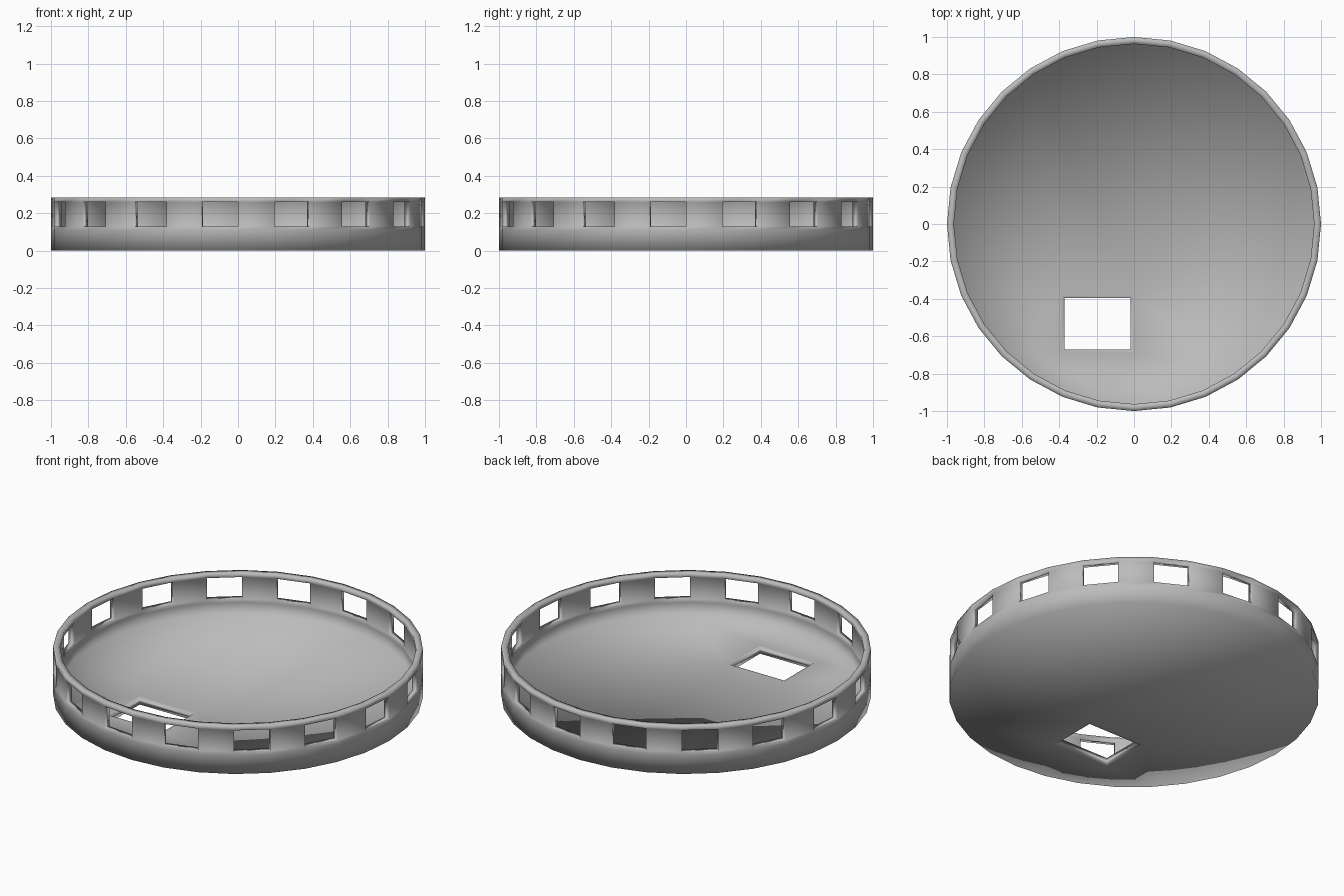
import bpy, bmesh, math

if "Cube" in bpy.data.objects:
    bpy.data.objects.remove(bpy.data.objects["Cube"])

SIDES = 32
THICK = 0.04
INNER = 0.963
LEVELS = [0.0, 0.11, 0.13, 0.26, 0.285]   # floor, sill band, window bottom, window top, rim

bm = bmesh.new()

# Outer wall rings
rings = [[bm.verts.new((math.cos(2 * math.pi * i / SIDES), math.sin(2 * math.pi * i / SIDES), z))
          for i in range(SIDES)] for z in LEVELS]

# Wall facets, leaving every other one open as a window
for k in range(len(LEVELS) - 1):
    for i in range(SIDES):
        if k == 2 and i % 2 == 1:
            continue
        j = (i + 1) % SIDES
        bm.faces.new((rings[k][i], rings[k][j], rings[k + 1][j], rings[k + 1][i]))

# Rectangular floor opening with a narrow border
def rect(grow):
    x0, x1, y0, y1 = -0.372 - grow, -0.018 + grow, -0.672 - grow, -0.395 + grow
    return [bm.verts.new((x, y, 0)) for x, y in ((x0, y0), (x1, y0), (x1, y1), (x0, y1))]

hole, border = rect(0.0), rect(0.015)
for i in range(4):
    j = (i + 1) % 4
    bm.faces.new((border[i], hole[i], hole[j], border[j]))

# Floor filled between the wall and the border
edges = [bm.edges.get((loop[i], loop[(i + 1) % len(loop)]))
         for loop in (rings[0], border) for i in range(len(loop))]
bmesh.ops.triangle_fill(bm, edges=edges, use_beauty=True, use_dissolve=False)
bm.normal_update()
for f in bm.faces:
    if f.normal.z > 0.5:
        f.normal_flip()

# Inner skin, offset by the wall thickness
outer_faces = list(bm.faces)
boundary = [e for e in bm.edges if e.is_boundary]
wall = {v for ring in rings for v in ring}
inner = {}
for v in list(bm.verts):
    s = INNER if v in wall else 1.0
    z = THICK if v.co.z < 0.001 else v.co.z
    inner[v] = bm.verts.new((v.co.x * s, v.co.y * s, z))
rim_quads = []
for e in boundary:
    loop = e.link_loops[0]
    a, b = loop.vert, loop.link_loop_next.vert
    rim_quads.append((b, a, inner[a], inner[b]))
for f in outer_faces:
    bm.faces.new([inner[v] for v in reversed(f.verts)])

# Rim, window reveals and opening edges
for q in rim_quads:
    bm.faces.new(q)

for f in bm.faces:
    f.smooth = True

mesh = bpy.data.meshes.new("round_tray")
bm.to_mesh(mesh)
bm.free()
tray = bpy.data.objects.new("round_tray", mesh)
bpy.context.collection.objects.link(tray)

mat = bpy.data.materials.new("plain grey")
mat.diffuse_color = (0.5, 0.5, 0.5, 1)
mat.use_nodes = True
mat.node_tree.nodes["Principled BSDF"].inputs["Base Color"].default_value = mat.diffuse_color
mesh.materials.append(mat)
